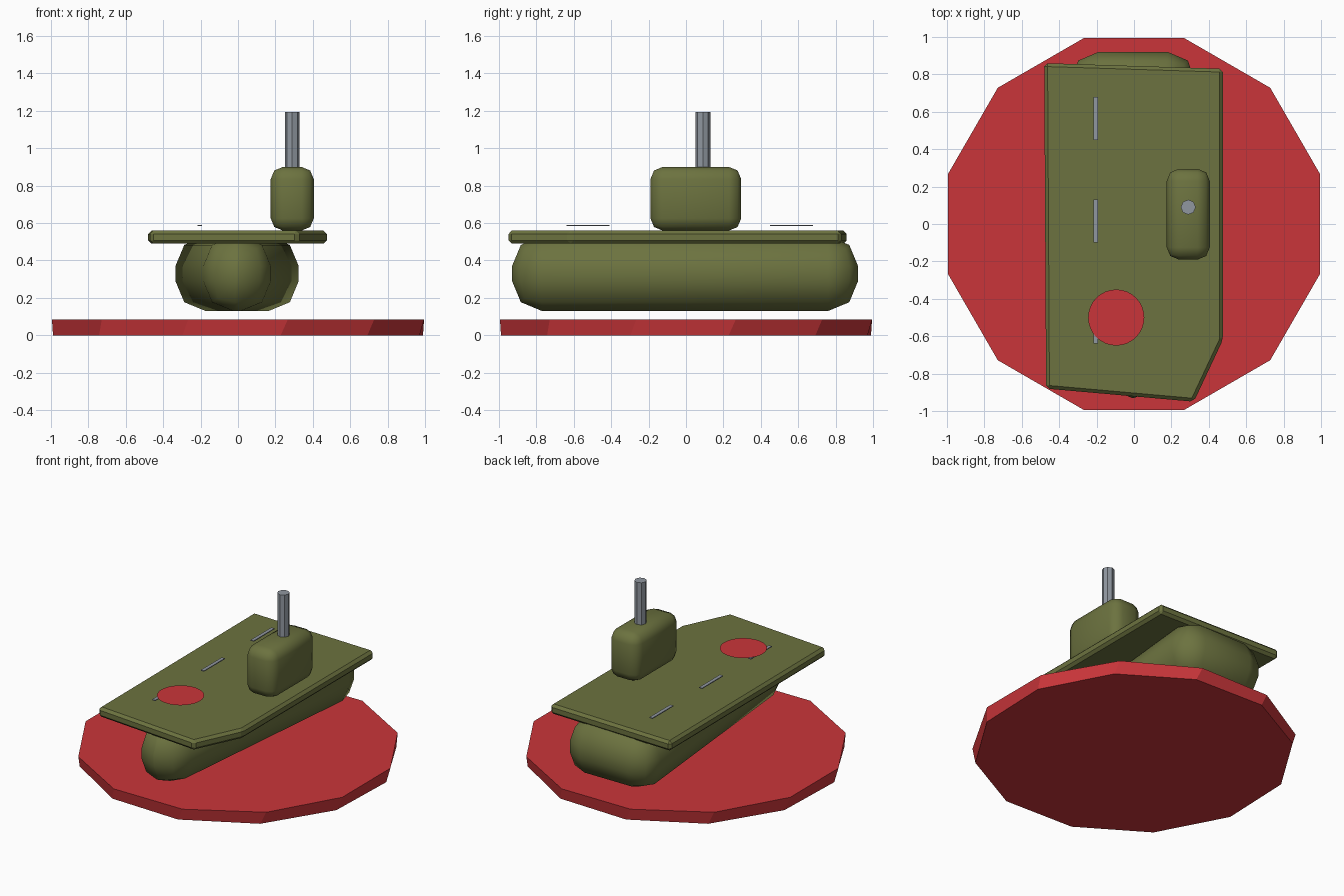
import bpy, bmesh
from math import cos, sin, radians

cube = bpy.data.objects.get("Cube")
if cube:
    bpy.data.objects.remove(cube, do_unlink=True)


def make_material(name, rgb):
    mat = bpy.data.materials.new(name)
    mat.use_nodes = True
    mat.diffuse_color = (*rgb, 1)
    bsdf = next(n for n in mat.node_tree.nodes if n.type == 'BSDF_PRINCIPLED')
    bsdf.inputs["Base Color"].default_value = (*rgb, 1)
    return mat


green = make_material("olive_green", (0.15, 0.17, 0.05))
red = make_material("red", (0.59, 0.036, 0.042))
grey = make_material("steel_grey", (0.28, 0.31, 0.35))


def ring(radius, sides, turn=0, centre=(0, 0)):
    """Regular outline, counter-clockwise."""
    angles = [radians(turn + 360 * i / sides) for i in range(sides)]
    return [(centre[0] + radius * cos(a), centre[1] + radius * sin(a)) for a in angles]


def rect(x0, x1, y0, y1):
    return [(x0, y0), (x1, y0), (x1, y1), (x0, y1)]


def prism(name, outline, z0, z1, mat, bevel=0, segments=1, smooth=False, top=None):
    """Solid between a lower outline and an upper one of the same point count."""
    bm = bmesh.new()
    low = [bm.verts.new((x, y, z0)) for x, y in outline]
    high = [bm.verts.new((x, y, z1)) for x, y in top or outline]
    bm.faces.new(low[::-1])
    bm.faces.new(high)
    n = len(low)
    for i in range(n):
        j = (i + 1) % n
        bm.faces.new((low[i], low[j], high[j], high[i]))
    return finish(name, bm, mat, bevel, segments, smooth)


def finish(name, bm, mat, bevel=0, segments=1, smooth=False):
    mesh = bpy.data.meshes.new(name)
    bm.to_mesh(mesh)
    bm.free()
    mesh.materials.append(mat)
    for poly in mesh.polygons:
        poly.use_smooth = smooth
    obj = bpy.data.objects.new(name, mesh)
    bpy.context.collection.objects.link(obj)
    if bevel:
        mod = obj.modifiers.new("Rounded edges", 'BEVEL')
        mod.limit_method = 'NONE'
        mod.width = bevel
        mod.segments = segments
    return obj


# Twelve-sided stand, slightly twisted
prism("base", ring(1.015, 12, 13), 0, 0.085, red, top=ring(1.03, 12, 15))

# Hull, narrow at the bow and wide at the stern
prism("hull", [(-0.17, -0.93), (0.16, -0.93), (0.34, 0.92), (-0.35, 0.92)],
      0.13, 0.53, green, bevel=0.16, segments=2, smooth=True)

# Flight deck with one cut corner
prism("flight_deck", [(-0.47, -0.88), (0.32, -0.95), (0.475, -0.62), (0.475, 0.83), (-0.48, 0.86)],
      0.49, 0.56, green, bevel=0.018)

# Island tower and mast
prism("tower", rect(0.175, 0.405, -0.19, 0.295), 0.56, 0.90, green,
      bevel=0.065, segments=2, smooth=True)
prism("mast", ring(0.04, 8, 0, (0.29, 0.09)), 0.88, 1.195, grey)

# Runway dashes
for i, y in enumerate((-0.525, 0.015, 0.565)):
    prism(f"runway_dash_{i + 1}", rect(-0.217, -0.193, y - 0.115, y + 0.115), 0.584, 0.59, grey)

# Landing spot
bm = bmesh.new()
bm.faces.new([bm.verts.new((x, y, 0.597)) for x, y in ring(0.15, 32, 0, (-0.095, -0.5))])
finish("landing_spot", bm, red)
